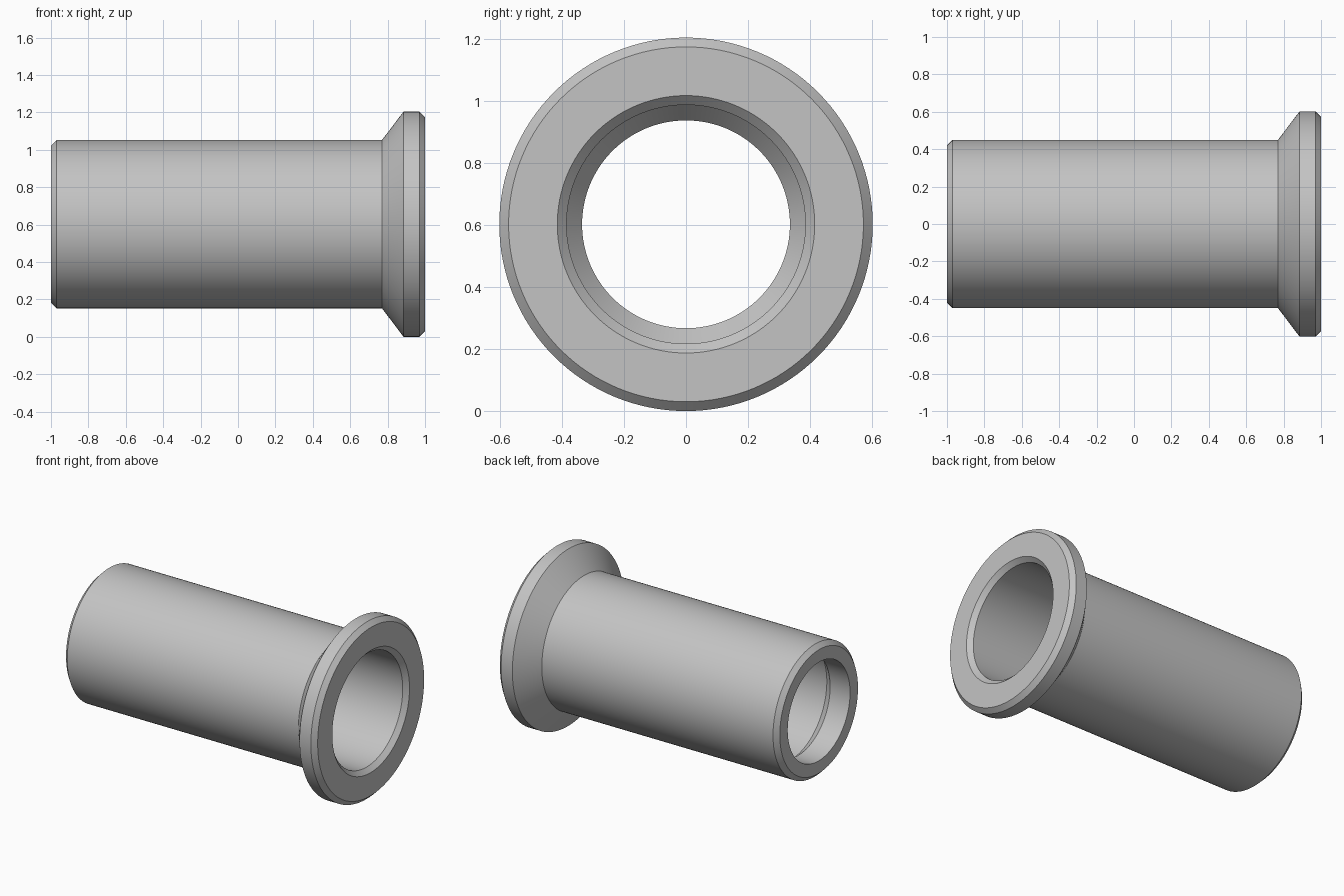
import bpy, bmesh, math

cube = bpy.data.objects.get("Cube")
if cube:
    bpy.data.objects.remove(cube, do_unlink=True)

# Single plain grey
grey = bpy.data.materials.new("light grey")
grey.use_nodes = True
colour = (0.55, 0.55, 0.55, 1)
grey.diffuse_color = colour
grey.node_tree.nodes["Principled BSDF"].inputs["Base Color"].default_value = colour

SEGMENTS = 128
FLANGE = 0.602   # flange radius, also the axis height
BODY = 0.45
BORE = 0.385
LIP = 0.335
BEVEL = 0.03

# Closed section (x, radius): outside from tail to flange, then back down the bore
profile = [
    (-1, LIP), (-1, BODY - BEVEL), (-1 + BEVEL, BODY),
    (0.77, BODY), (0.885, FLANGE), (1 - BEVEL, FLANGE), (1, FLANGE - BEVEL),
    (1, BORE + BEVEL), (1 - BEVEL, BORE),
    (-0.79, BORE), (-0.85, LIP),
]


def lathe(name, section, material):
    """Spin a closed section around the x axis."""
    bm = bmesh.new()
    rings = []
    for i in range(SEGMENTS):
        a = math.tau * i / SEGMENTS
        rings.append([bm.verts.new((x, r * math.sin(a), r * math.cos(a)))
                      for x, r in section])
    for i, ring in enumerate(rings):
        following = rings[(i + 1) % SEGMENTS]
        for j in range(len(section)):
            k = (j + 1) % len(section)
            bm.faces.new((ring[j], ring[k], following[k], following[j]))
    bmesh.ops.recalc_face_normals(bm, faces=bm.faces)
    mesh = bpy.data.meshes.new(name)
    bm.to_mesh(mesh)
    bm.free()
    mesh.materials.append(material)
    obj = bpy.data.objects.new(name, mesh)
    bpy.context.collection.objects.link(obj)
    return obj


# Flanged sleeve resting on the ground
sleeve = lathe("flanged_sleeve", profile, grey)
sleeve.location.z = FLANGE
bpy.ops.object.select_all(action="DESELECT")
sleeve.select_set(True)
bpy.context.view_layer.objects.active = sleeve
bpy.ops.object.shade_smooth_by_angle(angle=math.radians(20))
